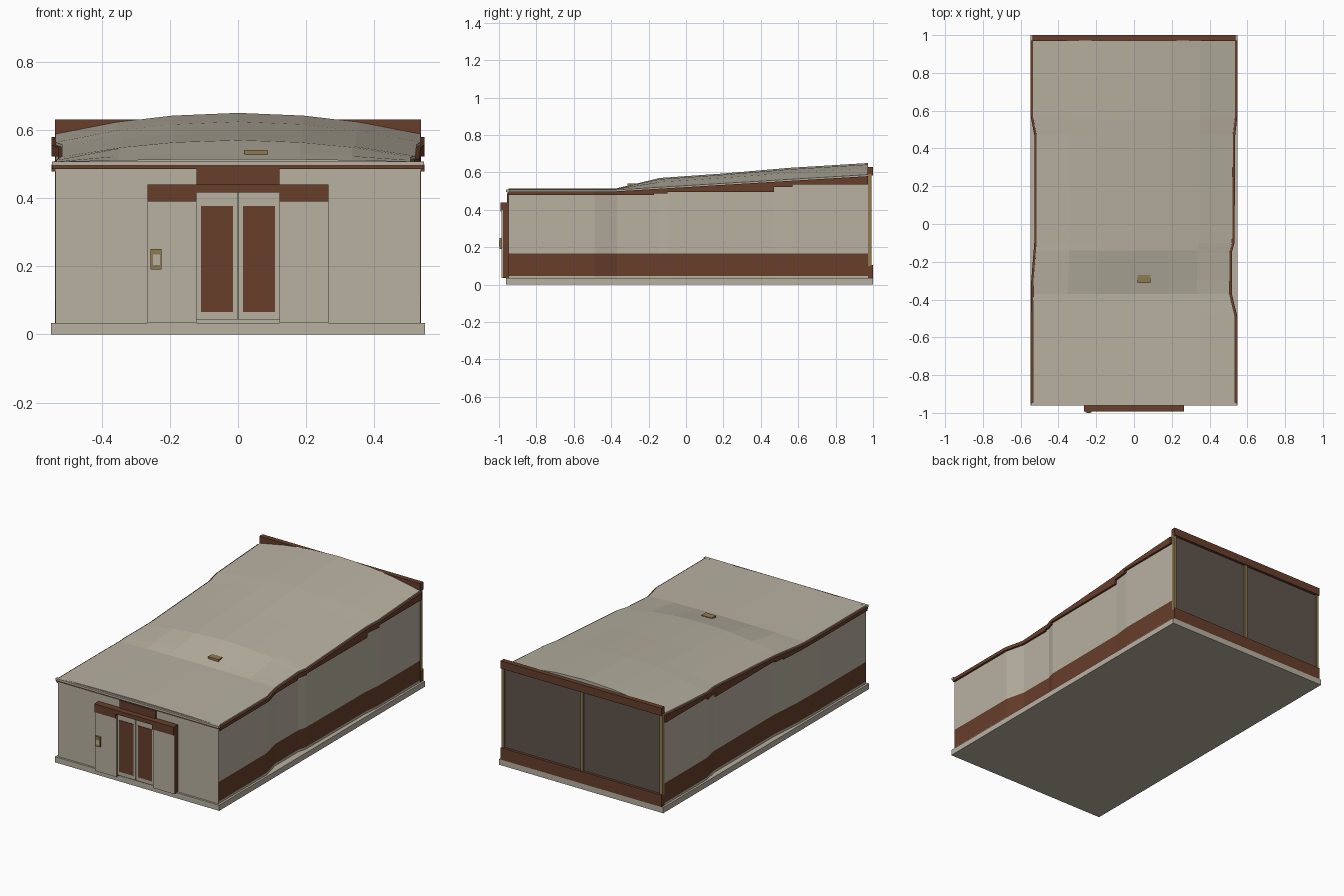
import bpy, bmesh

if "Cube" in bpy.data.objects:
    bpy.data.objects.remove(bpy.data.objects["Cube"])


def material(name, *rgb):
    col = [(c / 255 / 12.92 if c < 11 else ((c / 255 + 0.055) / 1.055) ** 2.4) for c in rgb] + [1]
    m = bpy.data.materials.new(name)
    m.use_nodes = True
    m.diffuse_color = col
    m.node_tree.nodes["Principled BSDF"].inputs["Base Color"].default_value = col
    return m


BEIGE = material("beige", 184, 177, 161)
BROWN = material("brown", 103, 62, 43)
KHAKI = material("khaki", 143, 122, 80)
GLASS = material("dark glass", 95, 84, 75)


def finish(name, bm, *mats):
    bmesh.ops.recalc_face_normals(bm, faces=bm.faces)
    me = bpy.data.meshes.new(name)
    bm.to_mesh(me)
    bm.free()
    for m in mats:
        me.materials.append(m)
    ob = bpy.data.objects.new(name, me)
    bpy.context.collection.objects.link(ob)
    return ob


def box(name, mat, x0, x1, y0, y1, z0, z1):
    bm = bmesh.new()
    bmesh.ops.create_cube(bm, size=1)
    for v in bm.verts:
        v.co = (x0 if v.co.x < 0 else x1, y0 if v.co.y < 0 else y1, z0 if v.co.z < 0 else z1)
    return finish(name, bm, mat)


def loft(name, rings, rule, *mats):
    """Join closed rings into a capped solid and colour its faces by a rule."""
    bm = bmesh.new()
    rows = [[bm.verts.new(p) for p in r] for r in rings]
    n = len(rows[0])
    for a, b in zip(rows, rows[1:]):
        for i in range(n):
            j = (i + 1) % n
            bm.faces.new((a[i], a[j], b[j], b[i]))
    bm.faces.new(rows[0])
    bm.faces.new(rows[-1])
    bm.normal_update()
    for f in bm.faces:
        f.material_index = rule(f)
    return finish(name, bm, *mats)


def interp(table, y):
    if y <= table[0][0]:
        return table[0][1]
    for (a, u), (b, v) in zip(table, table[1:]):
        if y <= b:
            return u + (v - u) * (y - a) / (b - a)
    return table[-1][1]


# Wall outlines, roof edge height and roof crown height along the length
WALL = {
    1: [(-0.49, 0.535), (-0.37, 0.506), (-0.15, 0.506), (-0.10, 0.52), (0.47, 0.524), (0.57, 0.535)],
    -1: [(-0.49, 0.535), (-0.30, 0.532), (-0.10, 0.516), (0.47, 0.516), (0.57, 0.535)],
}
EDGE = [(-0.37, 0.507), (0.975, 0.588)]
CROWN = [(-0.37, 0.515), (-0.14, 0.57), (0.2, 0.594), (0.55, 0.624), (0.975, 0.65)]
STATIONS = [-0.95, -0.49, -0.37, -0.30, -0.15, -0.10, 0.2, 0.47, 0.57, 0.972]
THICK = 0.013


def side_x(s, y):
    return s * interp(WALL[s], y)


# Floor slab
box("floor_slab", BEIGE, -0.548, 0.548, -0.962, 1.0, 0, 0.034)


# Walls with a brown lower band along both sides
def wall_ring(y):
    top = interp(EDGE, y) - THICK
    levels = [0.034, 0.047, 0.165, top]
    return ([(side_x(1, y), y, z) for z in levels]
            + [(side_x(-1, y), y, z) for z in reversed(levels)])


def wall_colour(f):
    z = f.calc_center_median().z
    return 1 if abs(f.normal.x) > 0.5 and 0.047 < z < 0.165 else 0


loft("walls", [wall_ring(y) for y in STATIONS], wall_colour, BEIGE, BROWN)


# Arched roof that rises toward the back
def roof_ring(y):
    e, c = interp(EDGE, y), interp(CROWN, y)
    l, r = side_x(-1, y), side_x(1, y)
    cols = [-1, -0.66, -0.36, 0, 0.36, 0.66, 1]
    ring = [((r if t > 0 else -l) * t, y, e + (c - e) * (1 - t * t)) for t in cols]
    return ring + [(r, y, e - THICK), (l, y, e - THICK)]


roof_y = sorted(set(STATIONS + [-0.14, 0.55]))
loft("roof", [roof_ring(y) for y in roof_y], lambda f: 0, BEIGE)
box("front_fascia", BEIGE, -0.545, 0.545, -0.962, -0.945, 0.495, 0.508)
box("front_fascia_trim", BROWN, -0.545, 0.545, -0.955, -0.945, 0.486, 0.495)

# Stepped trim under the roof edges
TRIM = [(-0.95, -0.17, 0.478), (-0.17, -0.10, 0.486), (-0.10, 0.47, 0.496),
        (0.47, 0.57, 0.522), (0.57, 0.972, 0.536)]
for s, side in ((1, "left"), (-1, "right")):
    for i, (a, b, low) in enumerate(TRIM):
        ys = sorted({a, b} | {y for y in STATIONS if a < y < b})
        rings = []
        for y in ys:
            x, top = side_x(s, y), interp(EDGE, y) - 0.008
            out = x + s * 0.012
            rings.append([(x - s * 0.005, y, low), (out, y, low), (out, y, top), (x - s * 0.005, y, top)])
        loft(f"{side}_roof_trim_{i + 1}", rings, lambda f: 0, BROWN)

# Glazed back wall
box("back_glass", GLASS, -0.53, 0.53, 0.972, 0.984, 0.1, 0.59)
for x, side in ((-0.528, "right"), (0, "middle"), (0.528, "left")):
    box(f"back_post_{side}", KHAKI, x - 0.009, x + 0.009, 0.974, 0.993, 0.1, 0.59)
box("back_lower_beam", BROWN, -0.537, 0.537, 0.972, 1.0, 0.034, 0.106)
box("back_parapet", BROWN, -0.537, 0.537, 0.97, 1.0, 0.584, 0.63)

# Entrance surround and double door
for s, side in ((1, "left"), (-1, "right")):
    lo, hi = sorted((s * 0.122, s * 0.265))
    box(f"entrance_core_{side}", BROWN, lo, hi, -0.978, -0.945, 0.034, 0.4)
    box(f"entrance_panel_{side}", BEIGE, lo, hi, -0.986, -0.978, 0.034, 0.4)
    box(f"lintel_end_{side}", BROWN, lo, hi, -0.992, -0.945, 0.39, 0.416)
    lo, hi = sorted((s * 0.002, s * 0.121))
    box(f"door_{side}", BEIGE, lo, hi, -0.974, -0.945, 0.042, 0.416)
    lo, hi = sorted((s * 0.015, s * 0.109))
    box(f"door_pane_{side}", BROWN, lo, hi, -0.977, -0.973, 0.066, 0.377)
box("lintel", BROWN, -0.265, 0.265, -0.992, -0.945, 0.416, 0.44)
box("sign_board", BROWN, -0.121, 0.121, -0.958, -0.945, 0.44, 0.487)

# Wall keypad and roof vent
box("keypad", KHAKI, -0.256, -0.224, -0.997, -0.984, 0.19, 0.25)
box("keypad_face", BEIGE, -0.249, -0.229, -1.0, -0.996, 0.204, 0.235)
box("roof_vent", KHAKI, 0.018, 0.087, -0.312, -0.27, 0.515, 0.541)
